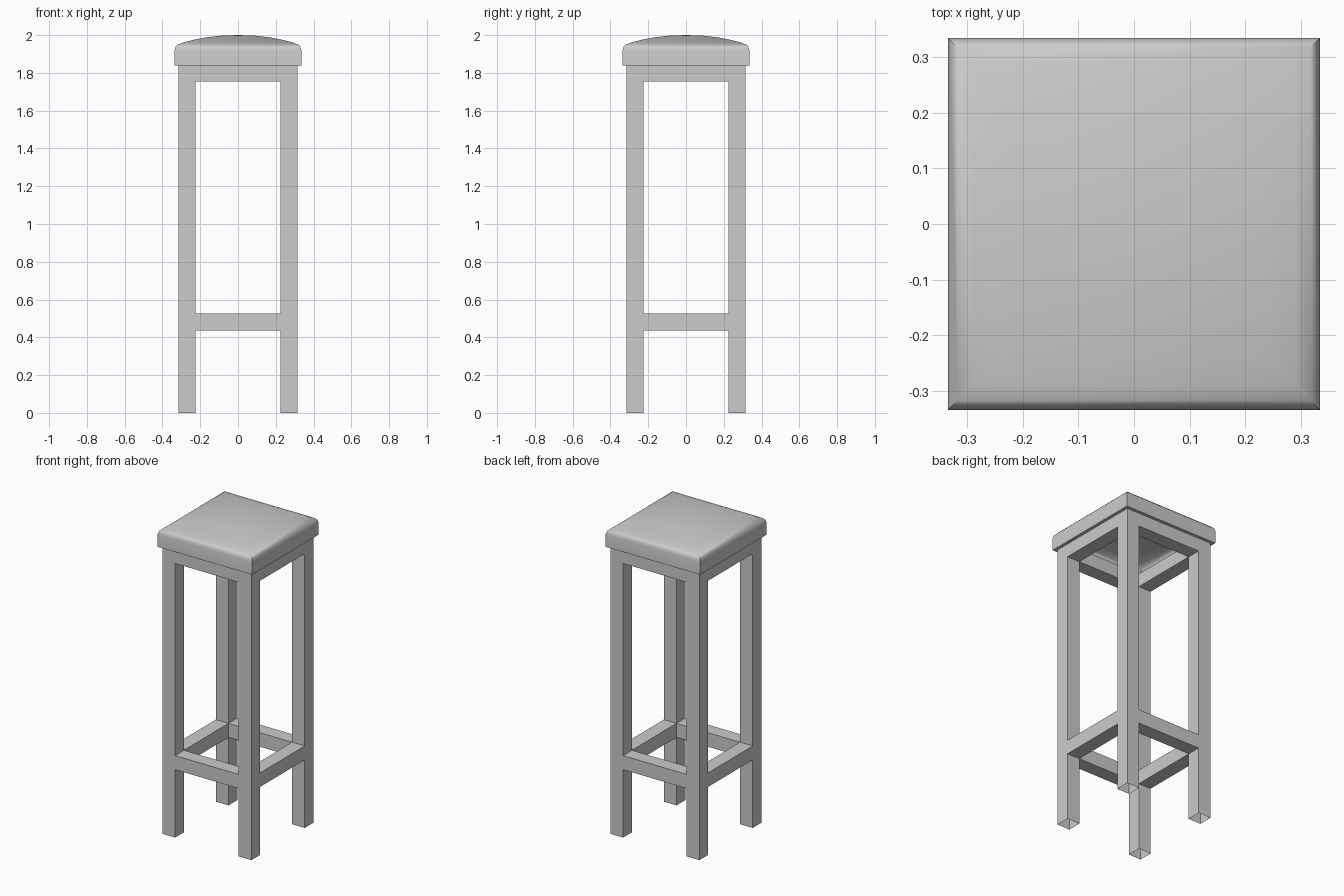
import bpy, bmesh, math
from mathutils import Vector

if "Cube" in bpy.data.objects:
    bpy.data.objects.remove(bpy.data.objects["Cube"])


def finish(name, bm):
    bmesh.ops.remove_doubles(bm, verts=bm.verts, dist=1e-5)
    bmesh.ops.recalc_face_normals(bm, faces=bm.faces)
    mesh = bpy.data.meshes.new(name)
    bm.to_mesh(mesh)
    bm.free()
    obj = bpy.data.objects.new(name, mesh)
    bpy.context.collection.objects.link(obj)
    return obj


# Stool frame: one continuous skin over a coarse grid of cells
xy = [-0.315, -0.225, 0.225, 0.315]
zs = [0.0, 0.435, 0.525, 1.755, 1.84]
STRETCHER, APRON = 1, 3


def filled(i, j, k):
    if not (0 <= i < 3 and 0 <= j < 3 and 0 <= k < 4):
        return False
    leg = i != 1 and j != 1
    rail = k in (STRETCHER, APRON) and (i != 1 or j != 1)
    return leg or rail


bm = bmesh.new()
cells = [(i, j, k) for i in range(3) for j in range(3) for k in range(4)]
for cell in (c for c in cells if filled(*c)):
    for axis in range(3):
        for side in (0, 1):
            neighbour = list(cell)
            neighbour[axis] += 2 * side - 1
            # Leg ends are open at the floor
            if filled(*neighbour) or neighbour[2] < 0:
                continue
            corners = []
            for a, b in ((0, 0), (1, 0), (1, 1), (0, 1)):
                p = list(cell)
                p[axis] += side
                p[(axis + 1) % 3] += a
                p[(axis + 2) % 3] += b
                corners.append(bm.verts.new((xy[p[0]], xy[p[1]], zs[p[2]])))
            if not side:
                corners.reverse()
            bm.faces.new(corners)
finish("stool_frame", bm)

# Padded seat: hollow shell lofted through square rings (half width, height)
profile = [(0.315, 1.84), (0.335, 1.84), (0.335, 1.92), (0.331, 1.937),
           (0.318, 1.950), (0.29, 1.961), (0.24, 1.974), (0.17, 1.988),
           (0.09, 1.997)]
bm = bmesh.new()
rings = [[bm.verts.new((h * sx, h * sy, z))
          for sx, sy in ((-1, -1), (1, -1), (1, 1), (-1, 1))]
         for h, z in profile]
for low, high in zip(rings, rings[1:]):
    for n in range(4):
        m = (n + 1) % 4
        bm.faces.new((low[n], low[m], high[m], high[n]))
crown = bm.verts.new((0, 0, 2.0))
for n in range(4):
    bm.faces.new((rings[-1][n], rings[-1][(n + 1) % 4], crown))
seat = finish("seat_cushion", bm)

bpy.ops.object.select_all(action='DESELECT')
seat.select_set(True)
bpy.context.view_layer.objects.active = seat
bpy.ops.object.shade_smooth_by_angle(angle=math.radians(50))
